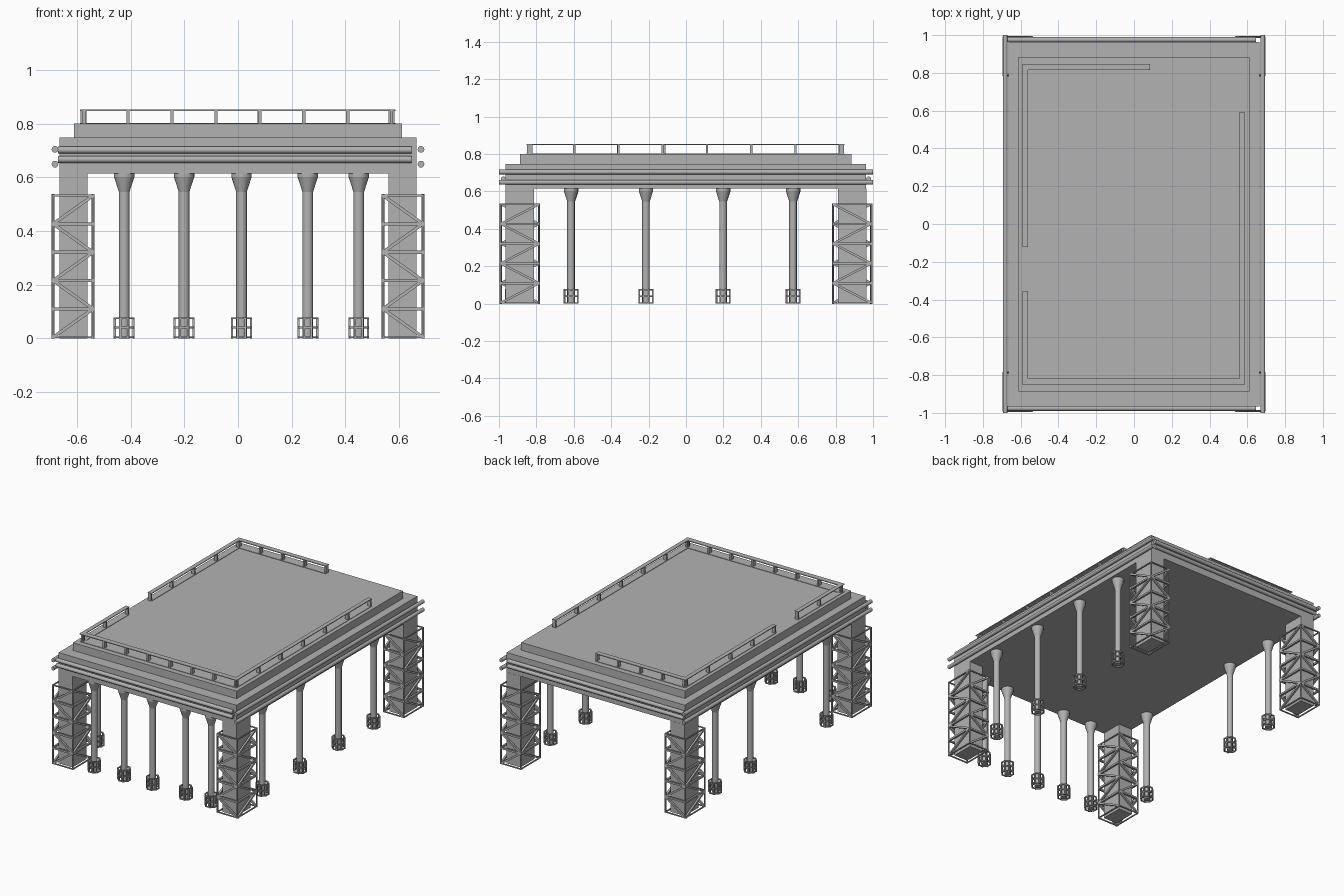
import bpy, bmesh, math
from mathutils import Vector, Matrix

if "Cube" in bpy.data.objects:
    bpy.data.objects.remove(bpy.data.objects["Cube"])

grey = bpy.data.materials.new("mid_grey")
grey.diffuse_color = (.45, .45, .45, 1)
grey.use_nodes = True
grey.node_tree.nodes["Principled BSDF"].inputs["Base Color"].default_value = grey.diffuse_color


def finish(name, bm, smooth=False):
    me = bpy.data.meshes.new(name)
    bm.to_mesh(me)
    bm.free()
    me.materials.append(grey)
    ob = bpy.data.objects.new(name, me)
    bpy.context.collection.objects.link(ob)
    if smooth:
        bpy.ops.object.select_all(action='DESELECT')
        ob.select_set(True)
        bpy.context.view_layer.objects.active = ob
        bpy.ops.object.shade_smooth_by_angle(angle=math.radians(35))
    return ob


def box(bm, x0, x1, y0, y1, z0, z1):
    m = Matrix.Translation(((x0 + x1) / 2, (y0 + y1) / 2, (z0 + z1) / 2)) @ \
        Matrix.Diagonal((abs(x1 - x0), abs(y1 - y0), abs(z1 - z0), 1))
    bmesh.ops.create_cube(bm, size=1, matrix=m)


def bar(bm, a, b, w, sides=4):
    """Straight bar between two points: square of width w, or round of diameter w."""
    a, b = Vector(a), Vector(b)
    d = b - a
    m = Matrix.Translation((a + b) / 2) @ d.to_track_quat('Z', 'Y').to_matrix().to_4x4()
    if sides == 4:
        bmesh.ops.create_cube(bm, size=1, matrix=m @ Matrix.Diagonal((w, w, d.length, 1)))
    else:
        bmesh.ops.create_cone(bm, cap_ends=True, segments=sides, radius1=w / 2,
                              radius2=w / 2, depth=d.length, matrix=m)


def cone(bm, x, y, z0, z1, r0, r1, n=20):
    bmesh.ops.create_cone(bm, cap_ends=True, segments=n, radius1=r0, radius2=r1,
                          depth=z1 - z0, matrix=Matrix.Translation((x, y, (z0 + z1) / 2)))


# Stepped deck
bm = bmesh.new()
box(bm, -.665, .665, -.965, .963, .615, .748)
finish("deck_lower", bm)
bm = bmesh.new()
box(bm, -.612, .612, -.888, .884, .748, .80)
finish("deck_upper", bm)

# Pipes around the deck edge
bm = bmesh.new()
for s in (-1, 1):
    for z in (.704, .649):
        bar(bm, (s * .682, -1, z), (s * .682, 1, z), .025, 16)
    for z in (.702, .667):
        bar(bm, (-.67, s * .976, z), (.647, s * .976, z), .026, 16)
finish("edge_pipes", bm, True)

# Corner piers, each wrapped in a lattice frame
LEVELS = [.004 + i * .1056 for i in range(6)]
for sx in (-1, 1):
    for sy in (-1, 1):
        tag = ("left" if sx < 0 else "right") + ("_front" if sy < 0 else "_back")
        bm = bmesh.new()
        box(bm, sx * .561, sx * .665, sy * .814, sy * .964, 0, .615)
        finish("corner_pier_" + tag, bm)

        bm = bmesh.new()
        xi, xo, yi, yo = sx * .540, sx * .689, sy * .786, sy * .990
        for x in (xi, xo):
            for y in (yi, yo):
                bar(bm, (x, y, 0), (x, y, .535), .007)
        # each face runs from an outer to an inner upright
        faces = [((xo, yo), (xi, yo)), ((xo, yi), (xi, yi)),
                 ((xo, yo), (xo, yi)), ((xi, yi), (xi, yo))]
        for p, q in faces:
            for i, z in enumerate(LEVELS):
                w = .007 if i in (0, 5) else .012
                bar(bm, (*p, z), (*q, z), w)
            for i in range(5):
                a, b = (p, q) if i % 2 == 0 else (q, p)
                bar(bm, (*a, LEVELS[i]), (*b, LEVELS[i + 1]), .012)
        finish("lattice_frame_" + tag, bm)

# Slim round columns with flared heads and caged feet
spots = [(x, -.928) for x in (-.424, -.201, .013, .260, .450)]
spots += [(.612, y) for y in (-.615, -.214, .198, .572)]
spots += [(-.620, y) for y in (-.613, .200, .574)]
for k, (cx, cy) in enumerate(spots):
    bm = bmesh.new()
    cone(bm, cx, cy, 0, .546, .02, .02)
    cone(bm, cx, cy, .546, .602, .02, .038)
    cone(bm, cx, cy, .602, .616, .038, .038)
    finish(f"column_{k + 1}", bm, True)

    bm = bmesh.new()
    ring = [(cx + .038 * math.cos(math.pi / 8 + i * math.pi / 4),
             cy + .038 * math.sin(math.pi / 8 + i * math.pi / 4)) for i in range(8)]
    for i in range(8):
        p, q = ring[i], ring[(i + 1) % 8]
        bar(bm, (*p, 0), (*p, .078), .008)
        for z in (.004, .04, .075):
            bar(bm, (*p, z), (*q, z), .007)
    finish(f"column_cage_{k + 1}", bm)

# Guard rails: top and bottom strips on evenly spaced posts
PX = [-.573 + i * .1636 for i in range(8)]
PY = [-.834 + i * .2365 for i in range(8)]
Z0, Z1, T, H = .80, .853, .005, .006


def rail(name, axis, fixed, w, stops, a, b):
    bm = bmesh.new()

    def put(u0, u1, v, z0, z1):
        if axis == 'x':
            box(bm, u0, u1, fixed - v, fixed + v, z0, z1)
        else:
            box(bm, fixed - v, fixed + v, u0, u1, z0, z1)
    put(a, b, w, Z1 - T, Z1)
    put(a, b, w, Z0, Z0 + .003)
    for s in stops:
        s = min(max(s, a + H), b - H)
        put(s - H, s + H, w - .003, Z0, Z1 - T)
    finish(name, bm)


rail("rail_front", 'x', -.835, .018, PX, -.588, .586)
rail("rail_right", 'y', .572, .014, PY[:7], -.852, .592)
rail("rail_left_front", 'y', -.575, .014, PY[:3], -.852, -.356)
rail("rail_left_back", 'y', -.575, .014, PY[3:], -.122, .848)
rail("rail_back", 'x', .831, .017, PX[:5], -.588, .085)
